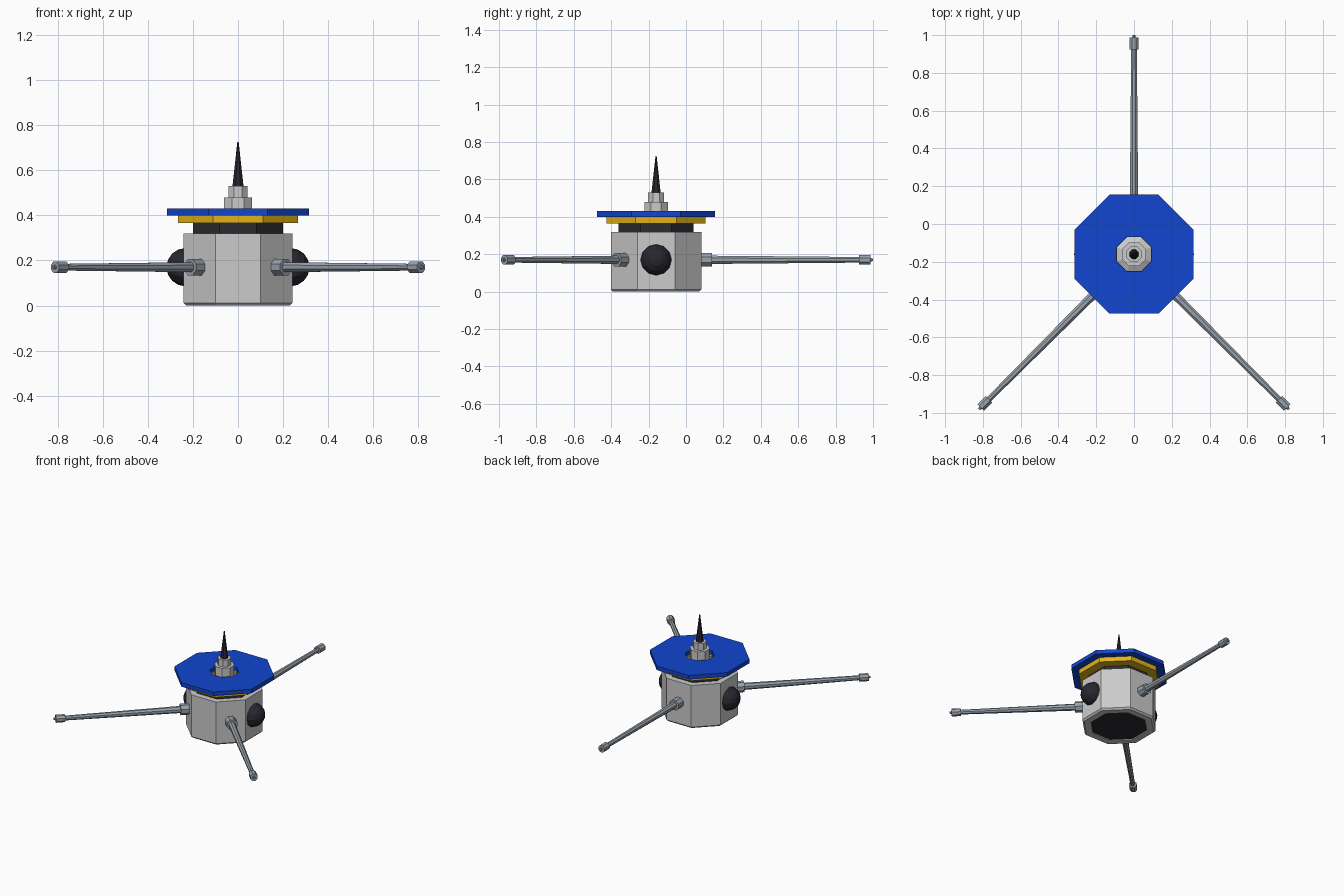
import bpy, bmesh
from math import pi, cos, radians
from mathutils import Matrix, Vector

if "Cube" in bpy.data.objects:
    bpy.data.objects.remove(bpy.data.objects["Cube"])

CY = -0.16      # body axis position in y
ARM_Z = 0.17    # height of arms and side domes


def material(name, rgb):
    m = bpy.data.materials.new(name)
    m.diffuse_color = (*rgb, 1)
    m.use_nodes = True
    m.node_tree.nodes["Principled BSDF"].inputs["Base Color"].default_value = m.diffuse_color
    return m


DARK = material("charcoal", (0.025, 0.025, 0.03))
BLACK = material("black", (0.02, 0.02, 0.028))
YELLOW = material("yellow", (0.75, 0.45, 0.01))
BLUE = material("blue", (0.006, 0.06, 0.62))
STEEL = material("steel", (0.32, 0.37, 0.42))


def lathe(name, profile, mat=None, matrix=None, ring=False, sides=8):
    """Flat-sided turned part; profile is (apothem, height) pairs."""
    bm = bmesh.new()
    rows = []
    k = 1 / cos(pi / sides)
    for r, z in profile:
        rows.append([bm.verts.new(Matrix.Rotation(2 * pi * (i + 0.5) / sides, 3, 'Z')
                                  @ Vector((r * k, 0, z))) for i in range(sides)])
    pairs = list(zip(rows, rows[1:]))
    if ring:
        pairs.append((rows[-1], rows[0]))
    else:
        bm.faces.new(rows[0])
        bm.faces.new(rows[-1])
    for a, b in pairs:
        for i in range(sides):
            j = (i + 1) % sides
            bm.faces.new((a[i], a[j], b[j], b[i]))
    bmesh.ops.recalc_face_normals(bm, faces=bm.faces)
    return finish(name, bm, mat, matrix or Matrix.Translation((0, CY, 0)))


def finish(name, bm, mat, matrix):
    me = bpy.data.meshes.new(name)
    bm.to_mesh(me)
    bm.free()
    if mat:
        me.materials.append(mat)
    ob = bpy.data.objects.new(name, me)
    ob.matrix_world = matrix
    bpy.context.collection.objects.link(ob)
    return ob


# Octagonal body with chamfered foot and recessed dark base
lathe("body", [(0.185, 0.03), (0.185, 0.0), (0.23, 0.0), (0.242, 0.012), (0.242, 0.32)])
lathe("base_plate", [(0.183, 0.006), (0.165, 0.022), (0.165, 0.028)], DARK)

# Stacked top plates, the upper two with a central opening
lathe("neck", [(0.2, 0.315), (0.2, 0.37)], DARK)
lathe("yellow_plate", [(0.09, 0.365), (0.265, 0.365), (0.265, 0.402), (0.09, 0.402)], YELLOW, ring=True)
lathe("blue_plate", [(0.092, 0.4), (0.315, 0.4), (0.315, 0.43), (0.092, 0.43)], BLUE, ring=True)

# Stepped mast base sitting in the opening, and the spike
lathe("mast_base", [(0.091, 0.368), (0.091, 0.385), (0.063, 0.4), (0.063, 0.48),
                    (0.042, 0.48), (0.042, 0.53)])
lathe("mast_spike", [(0.025, 0.525), (0.003, 0.725)], BLACK)

# Round domes on both sides
for side, sx in (("left", -1), ("right", 1)):
    bm = bmesh.new()
    bmesh.ops.create_uvsphere(bm, u_segments=12, v_segments=8, radius=0.085)
    finish("side_dome_" + side, bm, BLACK,
           Matrix.Translation((sx * 0.232, CY, ARM_Z)) @ Matrix.Rotation(pi / 2, 4, 'Y'))

# Three tapered arms with collar and end cap; profile runs outward from the axis
arm = [(0.036, 0.22), (0.036, 0.3), (0.022, 0.3), (0.015, 1.085),
       (0.025, 1.085), (0.025, 1.147), (0.009, 1.147), (0.007, 1.16)]
for name, angle in (("back_arm", 90), ("front_left_arm", 225), ("front_right_arm", 315)):
    m = (Matrix.Translation((0, CY, ARM_Z)) @ Matrix.Rotation(radians(angle), 4, 'Z')
         @ Matrix.Rotation(pi / 2, 4, 'Y'))
    lathe(name, arm, STEEL, m)
